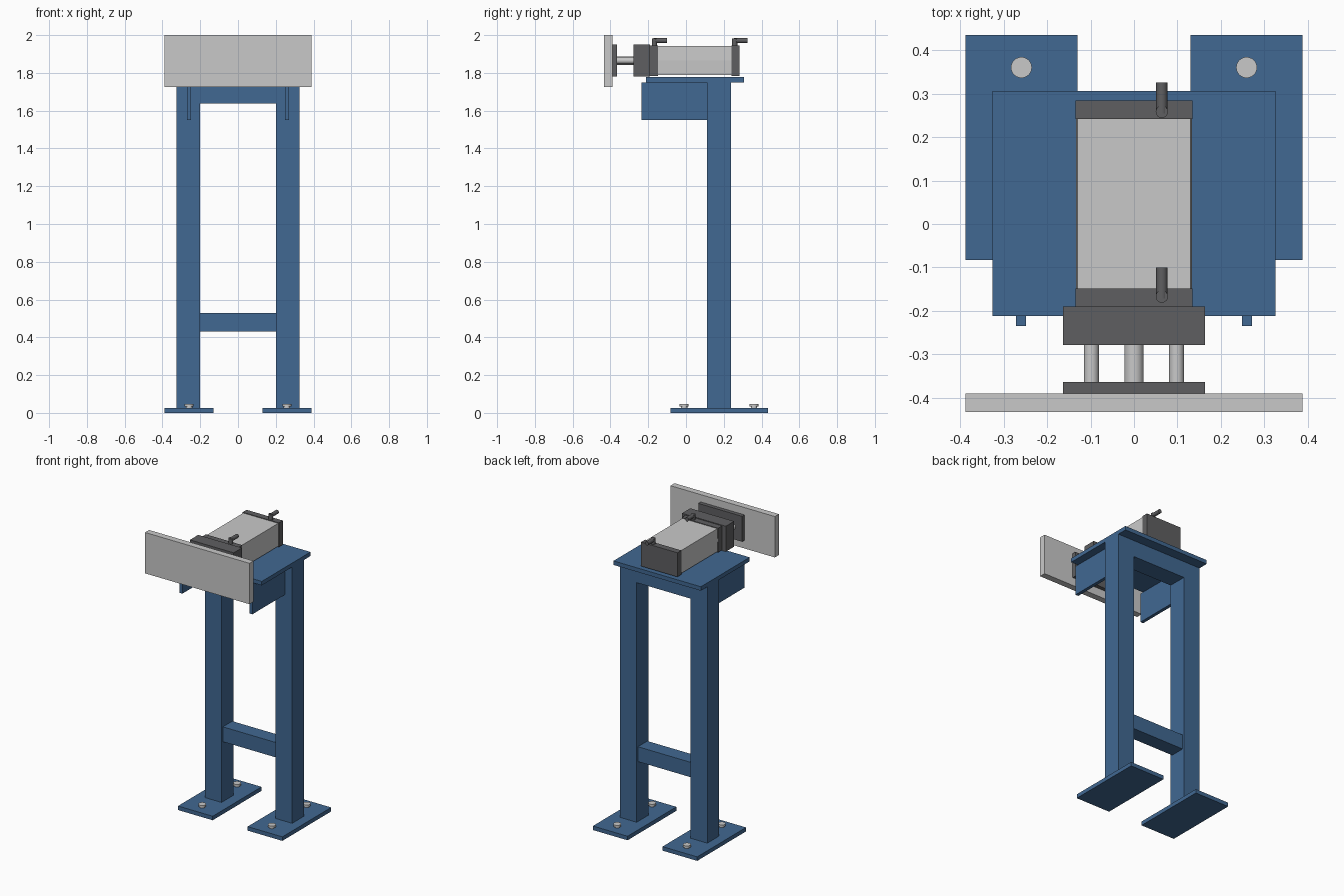
import bpy, bmesh, math
from mathutils import Matrix, Vector

if "Cube" in bpy.data.objects:
    bpy.data.objects.remove(bpy.data.objects["Cube"])


def material(name, rgb):
    m = bpy.data.materials.new(name)
    m.diffuse_color = [(c / 255 / 12.92 if c < 10 else ((c / 255 + 0.055) / 1.055) ** 2.4) for c in rgb] + [1]
    m.use_nodes = True
    m.node_tree.nodes["Principled BSDF"].inputs["Base Color"].default_value = m.diffuse_color
    return m


BLUE = material("painted_blue", (65, 104, 146))
LIGHT = material("light_metal", (201, 201, 201))
DARK = material("dark_metal", (95, 95, 97))


def finish(name, bm, mat):
    bmesh.ops.recalc_face_normals(bm, faces=bm.faces)
    me = bpy.data.meshes.new(name)
    bm.to_mesh(me)
    bm.free()
    me.materials.append(mat)
    ob = bpy.data.objects.new(name, me)
    bpy.context.collection.objects.link(ob)
    return ob


def box(name, x, y, z, mat):
    bm = bmesh.new()
    bmesh.ops.create_cube(bm, size=1)
    for v in bm.verts:
        v.co = [(a + b) / 2 + c * (b - a) for (a, b), c in zip((x, y, z), v.co)]
    return finish(name, bm, mat)


def rod(name, p, q, r, mat, sides=32):
    p, q = Vector(p), Vector(q)
    d = q - p
    bm = bmesh.new()
    M = Matrix.Translation((p + q) / 2) @ d.to_track_quat('Z', 'Y').to_matrix().to_4x4()
    bmesh.ops.create_cone(bm, cap_ends=True, segments=sides, radius1=r, radius2=r, depth=d.length, matrix=M)
    for f in bm.faces:
        f.smooth = len(f.verts) == 4
    for e in bm.edges:
        e.smooth = all(len(f.verts) == 4 for f in e.link_faces)
    return finish(name, bm, mat)


def prism(name, pts, y0, y1, mat):
    """Extrude an x-z outline along y."""
    bm = bmesh.new()
    f = bm.faces.new([bm.verts.new((x, y0, z)) for x, z in pts])
    g = bmesh.ops.extrude_face_region(bm, geom=[f])
    bmesh.ops.translate(bm, vec=(0, y1 - y0, 0), verts=[v for v in g["geom"] if isinstance(v, bmesh.types.BMVert)])
    return finish(name, bm, mat)


# Stand: portal frame, cross bar and top plate
prism("portal_frame", [(-.325, .027), (-.2, .027), (-.2, 1.638), (.2, 1.638), (.2, .027),
                       (.325, .027), (.325, 1.75), (-.325, 1.75)], .111, .238, BLUE)
box("cross_bar", (-.2, .2), (.125, .225), (.43, .53), BLUE)
box("top_plate", (-.325, .325), (-.212, .306), (1.75, 1.777), BLUE)

# Feet, anchor bolts and support brackets on both sides
for s, side in ((-1, "left"), (1, "right")):
    box(side + "_foot", sorted((s * .13, s * .388)), (-.083, .435), (0, .027), BLUE)
    box(side + "_bracket", sorted((s * .249, s * .271)), (-.235, .111), (1.55, 1.75), BLUE)
    for y, end in ((-.01, "front"), (.36, "back")):
        rod(f"{side}_{end}_bolt_shank", (s * .259, y, .02), (s * .259, y, .036), .017, LIGHT)
        rod(f"{side}_{end}_bolt_head", (s * .259, y, .034), (s * .259, y, .048), .024, LIGHT)
    rod(side + "_guide_rod", (s * .098, -.37, 1.865), (s * .098, -.27, 1.865), .017, LIGHT)

# Actuator: body with faintly creased sides, end caps, guide block and piston
prism("cylinder_body", [(-.13, 1.788), (.13, 1.788), (.133, 1.865), (.13, 1.942),
                        (-.13, 1.942), (-.133, 1.865)], -.155, .247, LIGHT)
box("front_cap", (-.135, .135), (-.19, -.148), (1.784, 1.946), DARK)
box("back_cap", (-.135, .135), (.242, .284), (1.784, 1.946), DARK)
box("guide_block", (-.163, .163), (-.278, -.19), (1.78, 1.951), DARK)
rod("piston_rod", (0, -.37, 1.865), (0, -.27, 1.865), .022, LIGHT)
box("flange", (-.163, .163), (-.39, -.364), (1.78, 1.951), DARK)
box("push_plate", (-.388, .388), (-.433, -.39), (1.725, 2), LIGHT)

# Air fittings bent towards the back
for y, end in ((-.167, "front"), (.258, "back")):
    rod(end + "_fitting_stem", (.064, y, 1.94), (.064, y, 1.982), .014, DARK)
    rod(end + "_fitting_tube", (.064, y - .004, 1.971), (.064, y + .067, 1.971), .013, DARK)
